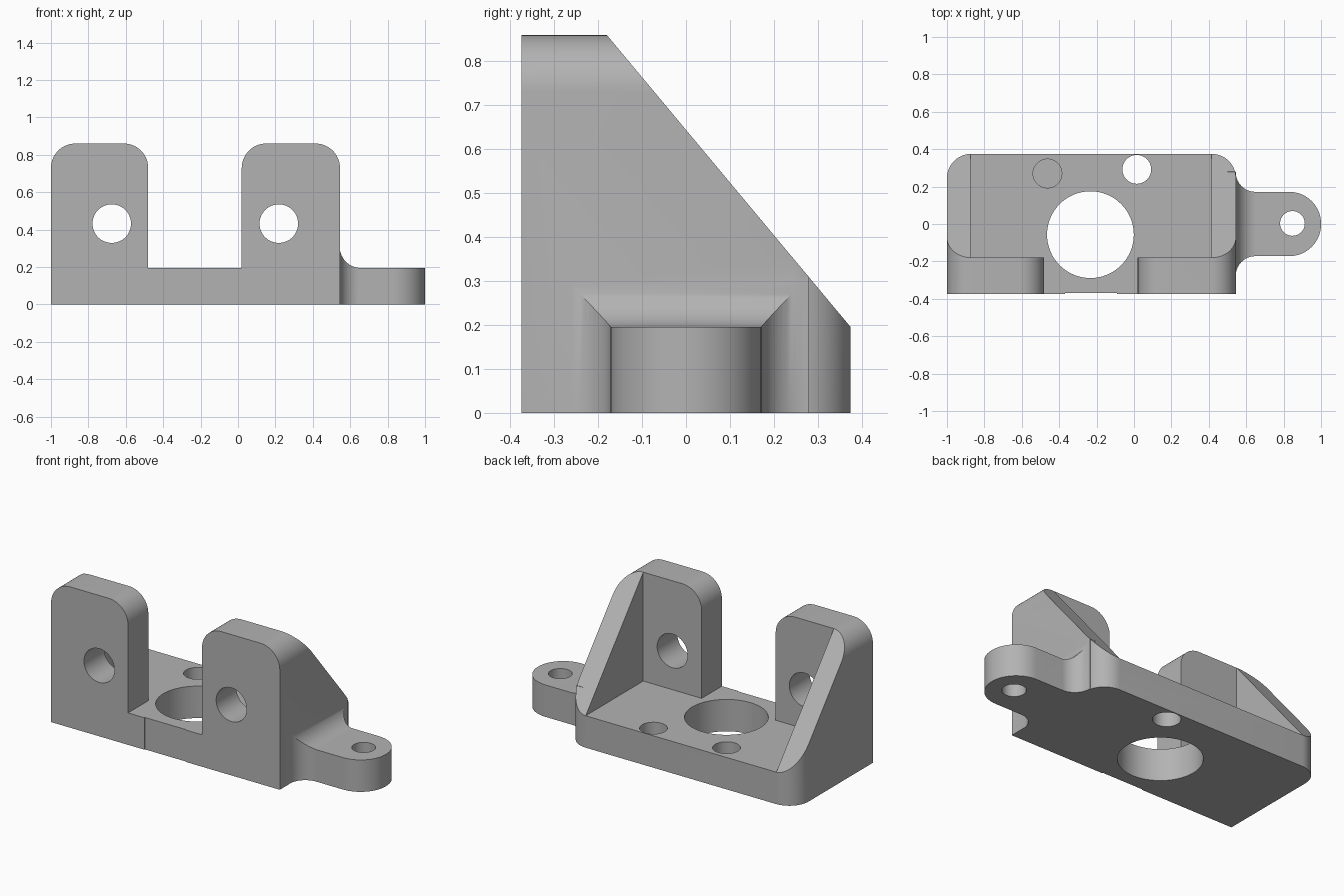
import bpy, bmesh, math
from mathutils import Vector

if "Cube" in bpy.data.objects:
    bpy.data.objects.remove(bpy.data.objects["Cube"], do_unlink=True)

grey = bpy.data.materials.new("plain grey")
grey.use_nodes = True
colour = (0.45, 0.45, 0.45, 1)
grey.diffuse_color = colour
grey.node_tree.nodes["Principled BSDF"].inputs["Base Color"].default_value = colour


def rounded(corners, steps=14):
    """Outline from (u, v) or (u, v, radius) corners."""
    out = []
    for i, c in enumerate(corners):
        p = Vector(c[:2])
        if len(c) == 2:
            out.append(p)
            continue
        a = (Vector(corners[i - 1][:2]) - p).normalized()
        b = (Vector(corners[(i + 1) % len(corners)][:2]) - p).normalized()
        half = a.angle(b) / 2
        centre = p + (a + b).normalized() * c[2] / math.sin(half)
        start = p + a * c[2] / math.tan(half) - centre
        end = p + b * c[2] / math.tan(half) - centre
        sweep = start.angle(end)
        for k in range(steps + 1):
            t = k / steps
            out.append(centre + (start * math.sin((1 - t) * sweep)
                                 + end * math.sin(t * sweep)) / math.sin(sweep))
    return out


def prism(name, corners, axis, low, high):
    """Extrude an outline along an axis between two positions."""
    place = {"x": lambda p, d: (d, p[0], p[1]),
             "y": lambda p, d: (p[0], d, p[1]),
             "z": lambda p, d: (p[0], p[1], d)}[axis]
    pts = rounded(corners)
    bm = bmesh.new()
    rings = [[bm.verts.new(place(p, d)) for p in pts] for d in (low, high)]
    for ring in rings:
        bm.faces.new(ring)
    for i in range(len(pts)):
        bm.faces.new((rings[0][i - 1], rings[0][i], rings[1][i], rings[1][i - 1]))
    bmesh.ops.recalc_face_normals(bm, faces=bm.faces)
    mesh = bpy.data.meshes.new(name)
    bm.to_mesh(mesh)
    bm.free()
    mesh.materials.append(grey)
    obj = bpy.data.objects.new(name, mesh)
    bpy.context.collection.objects.link(obj)
    return obj


def box(name, x, y, z):
    return prism(name, [(x[0], y[0]), (x[1], y[0]), (x[1], y[1]), (x[0], y[1])], "z", *z)


def hole(name, u, v, r, axis, low, high, sides=64):
    ring = [(u + r * math.cos(math.tau * i / sides), v + r * math.sin(math.tau * i / sides))
            for i in range(sides)]
    return prism(name, ring, axis, low, high)


def combine(target, tool, operation="DIFFERENCE"):
    mod = target.modifiers.new("combine", "BOOLEAN")
    mod.operation, mod.object, mod.solver = operation, tool, "EXACT"
    bpy.context.view_layer.objects.active = target
    bpy.ops.object.modifier_apply(modifier=mod.name)
    bpy.data.objects.remove(tool, do_unlink=True)


LEFT, RIGHT, BACK, FLOOR, TOP, R = -1.0, 0.545, 0.375, 0.195, 0.86, 0.13

# Main block: rounded plan limited to the outline of the two uprights
bracket = prism("bracket", [(LEFT, -BACK), (RIGHT, -BACK), (RIGHT, BACK, R), (LEFT, BACK, R)],
                "z", 0, TOP)
uprights = prism("upright_outline", [
    (LEFT, -0.1), (RIGHT, -0.1), (RIGHT, TOP, R), (0.02, TOP, R), (0.02, FLOOR),
    (-0.48, FLOOR), (-0.48, TOP, R), (LEFT, TOP, R)], "y", -0.5, 0.5)
combine(bracket, uprights, "INTERSECT")

# Sloping gussets and the open pocket between them
combine(bracket, prism("slope_cutter", [(-0.347, 1.06), (0.542, -0.005), (0.8, 1.06)],
                       "x", -1.2, 1.2))
combine(bracket, box("pocket_cutter", (-0.873, 0.415), (-0.18, 0.6), (FLOOR, 1.2)))

# Side ear with concave fillets into the wall
wall, half = 0.544, 0.172
ear = prism("ear", [
    (0.5, -0.28), (wall, -0.28), (wall, -half, 0.105), (1, -half, 0.17),
    (1, half, 0.17), (wall, half, 0.105), (wall, 0.28), (0.5, 0.28)], "z", 0, 0.31)
ear_side = prism("ear_outline", [
    (0.4, -0.1), (1.1, -0.1), (1.1, FLOOR), (wall, FLOOR, 0.113), (wall, 0.4), (0.4, 0.4)],
    "y", -0.5, 0.5)
combine(ear, ear_side, "INTERSECT")
combine(bracket, ear, "UNION")

# Vertical holes: bore, through hole, blind hole and ear hole
for x, y, r, low in ((-0.233, -0.057, 0.232, -0.1), (0.015, 0.292, 0.077, -0.1),
                     (-0.463, 0.27, 0.077, 0.08), (0.847, 0.003, 0.066, -0.1)):
    combine(bracket, hole("vertical_hole", x, y, r, "z", low, 0.5))

# Cross holes in the uprights
for x in (-0.675, 0.218):
    combine(bracket, hole("cross_hole", x, 0.432, 0.103, "y", -0.6, 0))

# Shallow relief on the front edge
combine(bracket, box("relief_cutter", (-0.37, -0.09), (-0.5, -0.37), (-0.1, 0.3)))

bpy.ops.object.select_all(action="DESELECT")
bracket.select_set(True)
bpy.context.view_layer.objects.active = bracket
bpy.ops.object.shade_smooth_by_angle(angle=math.radians(30))
